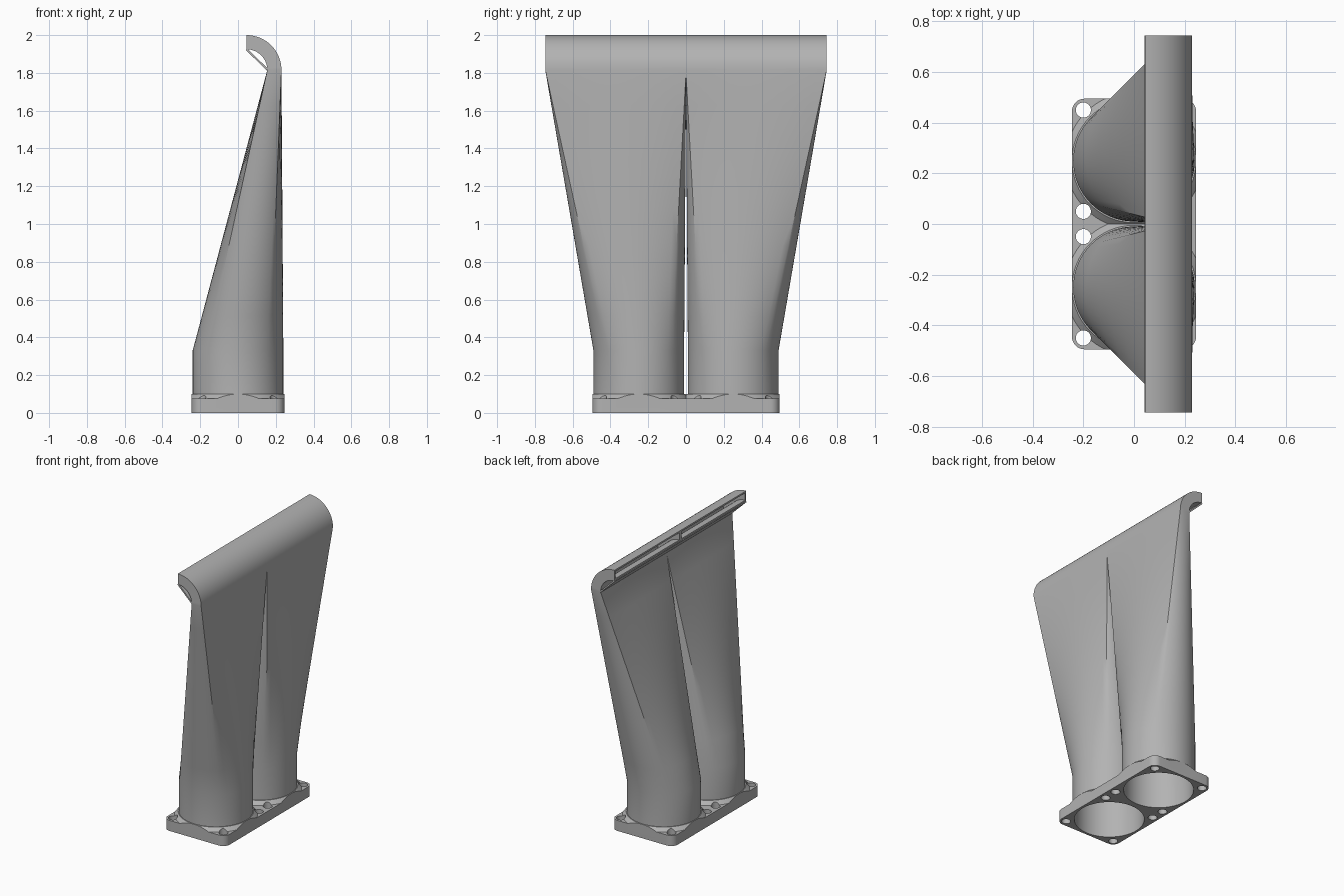
import bpy, bmesh
from math import pi, cos, sin, radians
from mathutils import Vector

cube = bpy.data.objects.get("Cube")
if cube:
    bpy.data.objects.remove(cube, do_unlink=True)

grey = bpy.data.materials.new("light_grey_plastic")
grey.use_nodes = True
colour = (0.45, 0.45, 0.45, 1)
grey.diffuse_color = colour
grey.node_tree.nodes["Principled BSDF"].inputs["Base Color"].default_value = colour

FAN_Y = 0.25             # centre of each fan opening
R_OUT, R_IN = 0.24, 0.228
WALL = 0.012
HOOK_X, HOOK_Z = 0.045, 1.815   # centre of the curved outlet
N = 16                   # points per quarter of a section


def finish(name, bm):
    bmesh.ops.recalc_face_normals(bm, faces=bm.faces)
    mesh = bpy.data.meshes.new(name)
    bm.to_mesh(mesh)
    bm.free()
    ob = bpy.data.objects.new(name, mesh)
    bpy.context.collection.objects.link(ob)
    mesh.materials.append(grey)
    return ob


def smooth(ob):
    bpy.ops.object.select_all(action="DESELECT")
    ob.select_set(True)
    bpy.context.view_layer.objects.active = ob
    bpy.ops.object.shade_smooth_by_angle(angle=radians(30))


def skin(bm, rings, loop=False):
    """Join a list of equal rings with quads."""
    rows = [[bm.verts.new(p) for p in ring] for ring in rings]
    pairs = list(zip(rows, rows[1:]))
    if loop:
        pairs.append((rows[-1], rows[0]))
    for a, b in pairs:
        for i in range(len(a)):
            j = (i + 1) % len(a)
            bm.faces.new((a[i], a[j], b[j], b[i]))
    return rows


def circle(r, z, y=FAN_Y, count=4 * N):
    angles = [-pi / 4 + 2 * pi * i / count for i in range(count)]
    return [Vector((r * cos(a), y + r * sin(a), z)) for a in angles]


def rounded_rect(hx, hy, r, z):
    pts = []
    for k, (sx, sy) in enumerate(((1, 1), (-1, 1), (-1, -1), (1, -1))):
        for i in range(9):
            a = (k + i / 8) * pi / 2
            pts.append(Vector((sx * (hx - r) + r * cos(a), sy * (hy - r) + r * sin(a), z)))
    return pts


def solid(name, rings):
    bm = bmesh.new()
    rows = skin(bm, rings)
    bm.faces.new(rows[0])
    bm.faces.new(rows[-1])
    return finish(name, bm)


def boolean(target, tool, operation):
    mod = target.modifiers.new(operation, "BOOLEAN")
    mod.operation, mod.object, mod.solver = operation, tool, "EXACT"
    graph = bpy.context.evaluated_depsgraph_get()
    old = target.data
    new = bpy.data.meshes.new_from_object(target.evaluated_get(graph))
    target.modifiers.clear()
    target.data = new
    bpy.data.meshes.remove(old)
    bpy.data.objects.remove(tool, do_unlink=True)


# Duct half: round socket, loft to a slot, curved outlet, hollow inside
def slot(inset, a):
    x0, x1 = 0.155 + inset, 0.23 - inset
    y0, y1 = -0.001 + inset, 0.745 - inset
    corners = [(x1, y0), (x1, y1), (x0, y1), (x0, y0)]
    pts = []
    for k in range(4):
        p, q = Vector(corners[k]), Vector(corners[(k + 1) % 4])
        for i in range(N):
            x, y = p.lerp(q, i / N)
            r = x - HOOK_X
            pts.append(Vector((HOOK_X + r * cos(a), y, HOOK_Z + r * sin(a))))
    return pts


def duct_rings(r, inset):
    low, high = circle(r, 0.33), slot(inset, 0)
    rings = [circle(r, 0.09)]
    for s in range(9):
        rings.append([p.lerp(q, s / 8) for p, q in zip(low, high)])
    for s in range(1, 17):
        rings.append(slot(inset, s / 16 * pi / 2))
    return rings


for side, label in ((1, "rear"), (-1, "front")):
    rings = duct_rings(R_OUT, 0) + duct_rings(R_IN, WALL)[::-1]
    bm = bmesh.new()
    skin(bm, [[(p.x, side * p.y, p.z) for p in ring] for ring in rings], loop=True)
    smooth(finish(label + "_duct", bm))

# Thin strip bridging the inside of the curved outlet
t = 0.004
section = [(0.045 - t, 1.921), (0.045 + t, 1.929), (0.157, 1.823), (0.153, 1.813)]
solid("outlet_strip", [[(x, y, z) for x, z in section] for y in (-0.744, 0.744)])

# Mounting flange with conical collars, fan bores and screw holes
flange = solid("mounting_flange", [rounded_rect(0.245, 0.495, 0.05, z) for z in (0, 0.075)])
for side in (1, -1):
    y = side * FAN_Y
    collar = solid("collar", [circle(0.27, 0.03, y), circle(0.27, 0.075, y),
                              circle(0.245, 0.1, y)])
    trim = solid("trim", [rounded_rect(0.245, 0.495, 0.05, z) for z in (-0.1, 0.2)])
    boolean(collar, trim, "INTERSECT")
    boolean(flange, collar, "UNION")
for side in (1, -1):
    y = side * FAN_Y
    boolean(flange, solid("bore", [circle(R_IN, z, y) for z in (-0.1, 0.2)]), "DIFFERENCE")
    for dx in (-0.2, 0.2):
        for dy in (-0.2, 0.2):
            hole = [[p + Vector((dx, 0, 0)) for p in circle(0.03, z, y + dy, 24)]
                    for z in (-0.1, 0.2)]
            boolean(flange, solid("hole", hole), "DIFFERENCE")
smooth(flange)
